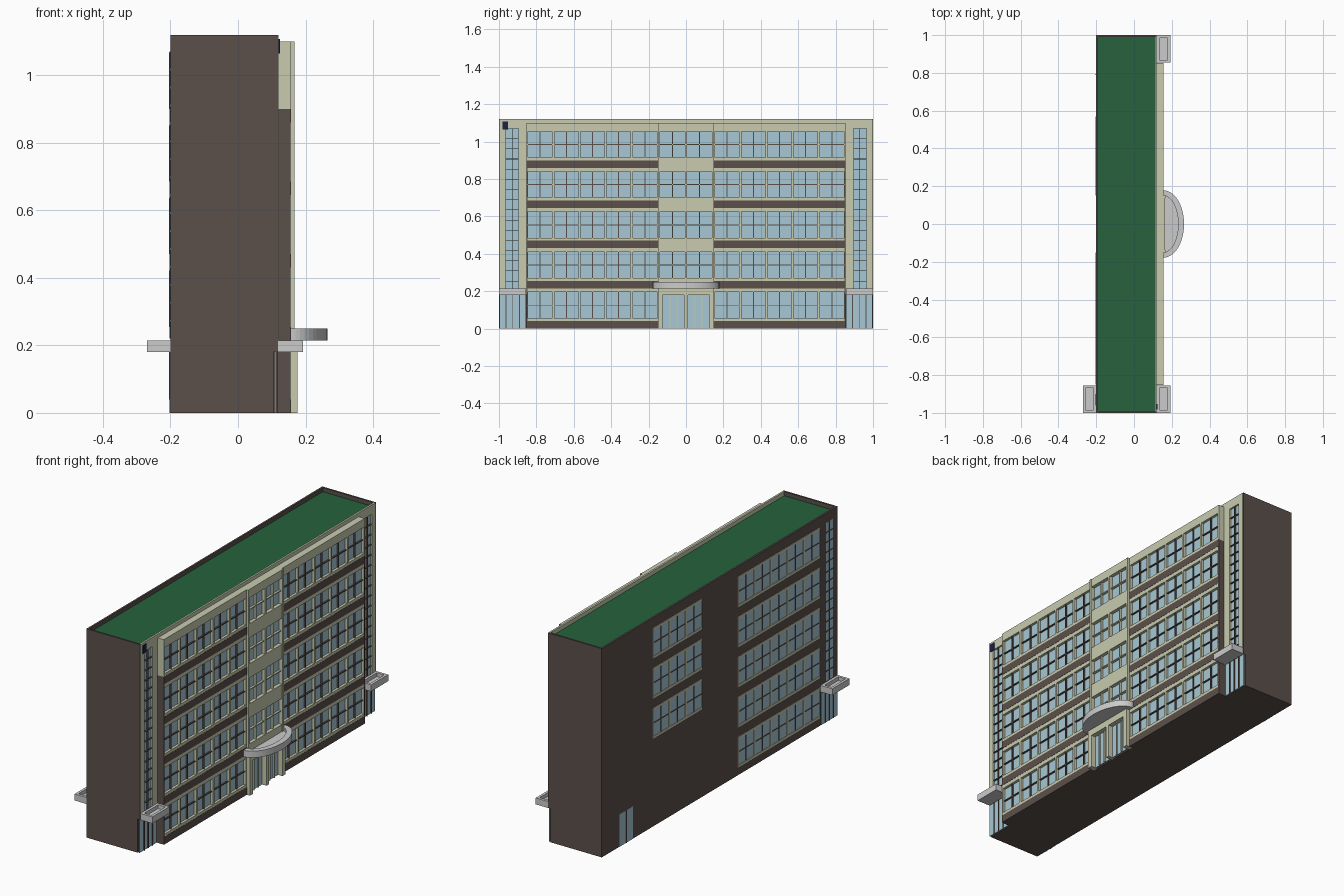
import bpy, bmesh, math

if "Cube" in bpy.data.objects:
    bpy.data.objects.remove(bpy.data.objects["Cube"])

COLORS = {"brown": (0.105, 0.08, 0.07, 1), "cream": (0.58, 0.60, 0.43, 1),
          "glass": (0.39, 0.58, 0.66, 1), "green": (0.02, 0.12, 0.045, 1),
          "navy": (0.01, 0.015, 0.06, 1)}
MATS = {}
for name, col in COLORS.items():
    MATS[name] = bpy.data.materials.new(name)
    MATS[name].diffuse_color = col

parts = {}   # part name -> (bmesh, material)


def box(part, mat, x0, x1, y0, y1, z0, z1):
    bm = parts.setdefault(part, (bmesh.new(), mat))[0]
    geo = bmesh.ops.create_cube(bm, size=1)["verts"]
    for v in geo:
        v.co = ((x0 + x1) / 2 + v.co.x * abs(x1 - x0),
                (y0 + y1) / 2 + v.co.y * abs(y1 - y0),
                (z0 + z1) / 2 + v.co.z * abs(z1 - z0))


def pane(part, xg, xf, y0, y1, z0, z1, rows=2, cols=2, bar="brown", t=0.005):
    """Glass sheet at xg with thin glazing bars reaching xf."""
    s = 1 if xf > xg else -1
    box(part + "_glass", "glass", xg - s * 0.004, xg, y0, y1, z0, z1)
    for i in range(1, cols):
        y = y0 + (y1 - y0) * i / cols
        box(part + "_bars", bar, xg, xf, y - t / 2, y + t / 2, z0, z1)
    for i in range(1, rows):
        z = z0 + (z1 - z0) * i / rows
        box(part + "_bars", bar, xg, xf, y0, y1, z - t / 2, z + t / 2)


def window_row(part, xg, xb, xf, ya, n, pitch, z, head=0.02):
    """Row of n windows starting at ya: cream sill, head and posts."""
    yb = ya + n * pitch
    box(part + "_frames", "cream", xg, xf, ya, yb, z, z + 0.015)
    box(part + "_frames", "cream", xg, xf, ya, yb, z + 0.155, z + 0.155 + head)
    for i in range(n + 1):
        y = ya + i * pitch
        box(part + "_frames", "cream", xg, xf, max(ya, y - 0.006), min(yb, y + 0.006),
            z + 0.015, z + 0.155)
    for i in range(n):
        y = ya + i * pitch
        pane(part, xg, xb, y + 0.006, y + pitch - 0.006, z + 0.015, z + 0.155)


def tray(part, x0, x1, y0, y1, z0, z1, t=0.014):
    """Flat canopy with a raised rim."""
    box(part, None, x0, x1, y0, y1, z0, z0 + 0.015)
    box(part, None, x0, x0 + t, y0, y1, z0 + 0.015, z1)
    box(part, None, x1 - t, x1, y0, y1, z0 + 0.015, z1)
    box(part, None, x0 + t, x1 - t, y0, y0 + t, z0 + 0.015, z1)
    box(part, None, x0 + t, x1 - t, y1 - t, y1, z0 + 0.015, z1)


H, P = 1.12, 0.14
STOREYS = [0.04 + 0.215 * k for k in range(5)]

# Main block, roof and parapet
box("main_block", "brown", -0.2, 0.105, -1, 1, 0, 1.09)
box("roof_deck", "green", -0.19, 0.11, -0.99, 0.99, 1.09, 1.098)
box("parapet", "brown", -0.2, -0.19, -1, 1, 1.09, H)
for s in (-1, 1):
    box("parapet", "brown", -0.19, 0.118, s * 0.99, s, 1.09, H)
    box("end_wall_edges", "brown", 0.105, 0.118, s * 0.996, s, 0.18, 1.09)
box("front_parapet", "cream", 0.11, 0.12, -0.996, 0.996, 1.07, H)

# Projecting front bay
box("bay_core", "brown", 0.105, 0.138, -0.85, 0.85, 0, 1.09)
box("bay_cap", "cream", 0.12, 0.156, -0.85, 0.85, 1.075, 1.10)
for s in (-1, 1):
    ya, yb = sorted((s * 0.15, s * 0.85))
    e0, e1 = sorted((s * 0.847, s * 0.852))
    box("bay_ends", "brown", 0.12, 0.156, e0, e1, 0, 0.9)
    box("bay_end_tops", "cream", 0.12, 0.156, e0, e1, 0.9, 1.10)
    for z in STOREYS:
        box("front_bands", "brown", 0.138, 0.157, ya, yb, z - 0.04, z)
        window_row("front_windows", 0.142, 0.15, 0.156, ya, 5, P, z)

# Centre bay with paired windows
C0, C1 = 0.138, 0.168
for s in (-1, 1):
    a, b = sorted((s * 0.138, s * 0.15))
    box("centre_bay", "cream", C0, C1, a, b, 0, 1.10)
box("centre_bay", "cream", C0, C1 - 0.003, -0.006, 0.006, 0.2, 1.10)
edges = [0.18] + [v for z in STOREYS[1:] for v in (z + 0.015, z + 0.155)] + [1.10]
for z0, z1 in zip(edges[::2], edges[1::2]):
    box("centre_bay", "cream", C0, C1 - 0.003, -0.138, 0.138, z0, z1)
for z in STOREYS[1:]:
    for y in (-0.138, 0.006):
        pane("centre_windows", 0.146, 0.158, y, y + 0.132, z + 0.015, z + 0.155, bar="cream")

# Main entrance doors and surround
for y in (-0.125, 0.01):
    pane("entrance", 0.15, 0.158, y, y + 0.115, 0, 0.18, rows=1, cols=3, bar="cream")
for y0, y1 in ((-0.15, -0.125), (-0.01, 0.01), (0.125, 0.15)):
    box("entrance_frame", "cream", C0, 0.176, y0, y1, 0, 0.18)
box("entrance_frame", "cream", C0, 0.176, -0.15, 0.15, 0.18, 0.215)

# Half-elliptical entrance canopy: floor plus raised rim
bm = bmesh.new()


def half_ring(ry, rx, z, n=24):
    return [bm.verts.new((0.156 + rx * math.sin(math.pi * i / n),
                          -ry * math.cos(math.pi * i / n), z)) for i in range(n + 1)]


lo, hi = half_ring(0.178, 0.109, 0.215), half_ring(0.178, 0.109, 0.25)
ih, il = half_ring(0.15, 0.078, 0.25), half_ring(0.15, 0.078, 0.232)
for p, q in ((lo, hi), (hi, ih), (ih, il)):
    for i in range(len(p) - 1):
        bm.faces.new((p[i], p[i + 1], q[i + 1], q[i]))
bm.faces.new(lo[::-1])
bm.faces.new(il)
bm.faces.new((lo[0], hi[0], ih[0], il[0], il[-1], ih[-1], hi[-1], lo[-1]))
bmesh.ops.recalc_face_normals(bm, faces=bm.faces)
parts["entrance_canopy"] = (bm, None)

# Stair ends on the front: cream wall, tall slit window, ground door, canopy
for s in (-1, 1):
    for u0, u1, z0, z1 in ((0.85, 0.895, 0.18, 1.07), (0.965, 0.996, 0.18, 1.07),
                           (0.895, 0.965, 0.18, 0.2)):
        a, b = sorted((s * u0, s * u1))
        box("stair_walls", "cream", 0.105, 0.12, a, b, z0, z1)
    a, b = sorted((s * 0.895, s * 0.965))
    pane("stair_window", 0.11, 0.119, a, b, 0.2, 1.07, rows=16, cols=2, t=0.003)
    a, b = sorted((s * 0.855, s * 0.998))
    pane("side_door", 0.114, 0.119, a, b, 0, 0.18, rows=1, cols=4, t=0.004)
    a, b = sorted((s * 0.855, s))
    tray("side_canopy", 0.12, 0.192, a, b, 0.18, 0.215)

# Blank wall plate
box("wall_plate", "navy", 0.12, 0.124, -0.982, -0.952, 1.065, 1.108)

# Rear windows: five storeys on one half, three upper storeys on the other
for k, z in enumerate(STOREYS):
    window_row("rear_windows", -0.201, -0.203, -0.204, -0.85, 5, P, z, 0.012)
    if k > 1:
        window_row("rear_windows", -0.201, -0.203, -0.204, 0.15, 3, P, z, 0.012)

# Rear stair slit, doors and canopy
pane("rear_stair_window", -0.201, -0.203, -0.96, -0.9, 0.22, 1.07, rows=16, cols=2)
pane("rear_stair_door", -0.201, -0.203, -0.998, -0.86, 0, 0.18, rows=1, cols=4)
pane("rear_door", -0.201, -0.203, 0.735, 0.85, 0, 0.175, rows=1, cols=2)
tray("rear_canopy", -0.27, -0.2, -1, -0.855, 0.18, 0.215)

# Turn every part into an object
for name, (bm, mat) in parts.items():
    me = bpy.data.meshes.new(name)
    bm.to_mesh(me)
    bm.free()
    if mat:
        me.materials.append(MATS[mat])
    bpy.context.collection.objects.link(bpy.data.objects.new(name, me))

for m in bpy.data.materials:
    if m.users and not m.is_grease_pencil:
        m.use_nodes = True
        m.node_tree.nodes["Principled BSDF"].inputs["Base Color"].default_value = m.diffuse_color
